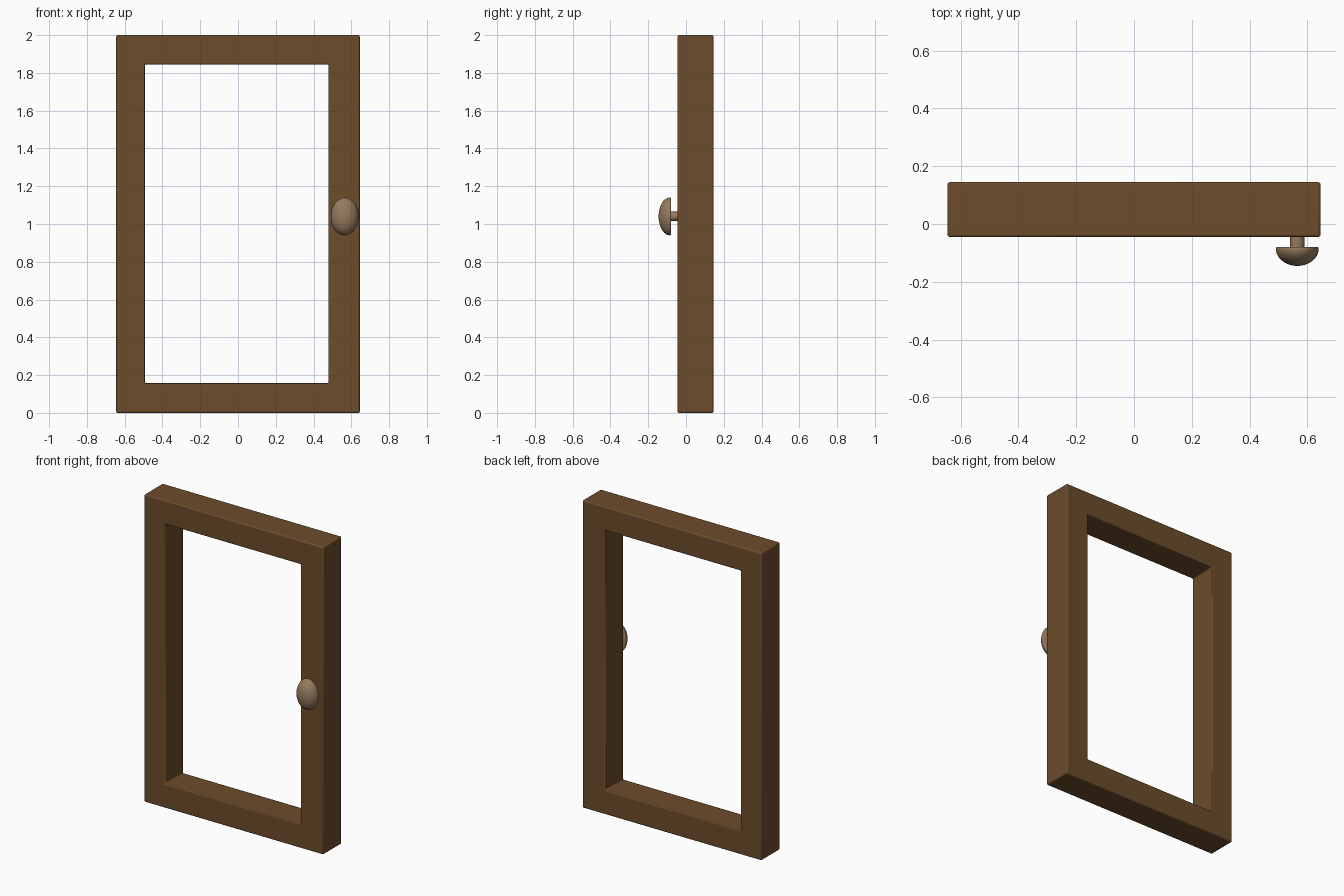
import bpy, bmesh, math
from mathutils import Matrix

if "Cube" in bpy.data.objects:
    bpy.data.objects.remove(bpy.data.objects["Cube"])


def material(name, color):
    m = bpy.data.materials.new(name)
    m.diffuse_color = (*color, 1)
    m.use_nodes = True
    m.node_tree.nodes["Principled BSDF"].inputs["Base Color"].default_value = m.diffuse_color
    return m


def make_object(name, bm, mat):
    bmesh.ops.recalc_face_normals(bm, faces=bm.faces)
    me = bpy.data.meshes.new(name)
    bm.to_mesh(me)
    bm.free()
    me.materials.append(mat)
    ob = bpy.data.objects.new(name, me)
    bpy.context.collection.objects.link(ob)
    return ob


def smooth(ob, angle):
    bpy.ops.object.select_all(action='DESELECT')
    ob.select_set(True)
    bpy.context.view_layer.objects.active = ob
    bpy.ops.object.shade_smooth_by_angle(angle=math.radians(angle))


wood = material("brown_wood", (0.15, 0.072, 0.024))
tan = material("tan_knob", (0.30, 0.195, 0.11))


def rect(x0, x1, z0, z1):
    return [(x0, z0), (x1, z0), (x1, z1), (x0, z1)]


# Frame: rectangular ring, front to back, with softened edges
front, back = -0.045, 0.145
outer = rect(-0.645, 0.645, 0, 2)
inner = rect(-0.493, 0.479, 0.157, 1.845)
bm = bmesh.new()
loops = [[bm.verts.new((x, y, z)) for x, z in r]
         for r, y in ((outer, front), (inner, front), (inner, back), (outer, back))]
for a, b in zip(loops, loops[1:] + loops[:1]):
    for i in range(4):
        j = (i + 1) % 4
        bm.faces.new((a[i], a[j], b[j], b[i]))
frame = make_object("door_frame", bm, wood)
bev = frame.modifiers.new("soft_edges", 'BEVEL')
bev.width = 0.008
bev.segments = 3
bev.limit_method = 'ANGLE'
smooth(frame, 35)

# Knob: half-ellipsoid revolved about the y axis, flat at the back
KX, KZ, RX, RZ = 0.565, 1.04, 0.074, 0.1
bm = bmesh.new()
profile = [(0, -0.079), (0.95, -0.079), (0.985, -0.081)]
for i in range(13):
    t = math.pi / 2 * i / 12
    profile.append((math.cos(t) if i < 12 else 0, -0.085 - 0.060 * math.sin(t)))
pts = [bm.verts.new((r, y, 0)) for r, y in profile]
edges = [bm.edges.new(p) for p in zip(pts, pts[1:])]
bmesh.ops.spin(bm, geom=pts + edges, cent=(0, 0, 0), axis=(0, 1, 0),
               angle=2 * math.pi, steps=48)
bmesh.ops.remove_doubles(bm, verts=bm.verts, dist=1e-4)
bmesh.ops.transform(bm, verts=bm.verts,
                    matrix=Matrix.Translation((KX, 0, KZ)) @ Matrix.Diagonal((RX, 1, RZ, 1)))
smooth(make_object("knob", bm, tan), 40)

# Short round stem joining the knob to the frame
bm = bmesh.new()
bmesh.ops.create_cone(bm, cap_ends=True, segments=32, radius1=0.025, radius2=0.025, depth=0.055,
                      matrix=Matrix.Translation((KX, -0.0575, KZ)) @ Matrix.Rotation(math.pi / 2, 4, 'X'))
smooth(make_object("knob_stem", bm, tan), 40)
